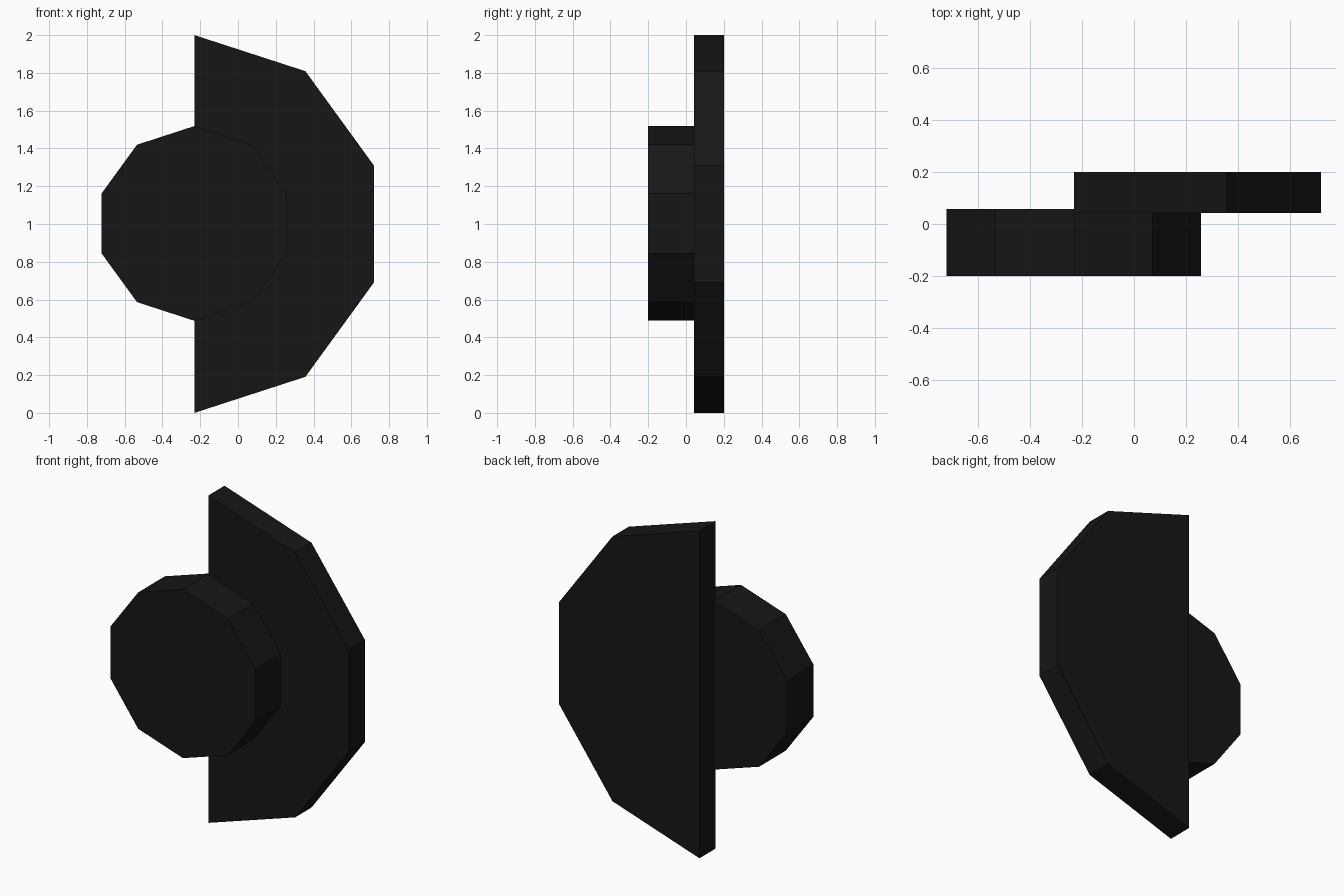
import bpy, bmesh
from math import cos, sin, radians

if "Cube" in bpy.data.objects:
    bpy.data.objects.remove(bpy.data.objects["Cube"])

black = bpy.data.materials.new("black")
black.diffuse_color = (0.008, 0.008, 0.008, 1)
black.use_nodes = True
black.node_tree.nodes["Principled BSDF"].inputs["Base Color"].default_value = black.diffuse_color


def arc(cx, cz, radius, steps):
    """Points of a ten-sided circle, clockwise from the top."""
    angles = [radians(90 - 36 * i) for i in range(steps)]
    return [(cx + radius * cos(a), cz + radius * sin(a)) for a in angles]


def slab(name, profile, y_front, y_back):
    """Extrude an x-z profile along y into a closed solid."""
    bm = bmesh.new()
    face = bm.faces.new([bm.verts.new((x, y_front, z)) for x, z in profile])
    ext = bmesh.ops.extrude_face_region(bm, geom=[face], use_keep_orig=True)
    moved = [v for v in ext["geom"] if isinstance(v, bmesh.types.BMVert)]
    bmesh.ops.translate(bm, verts=moved, vec=(0, y_back - y_front, 0))
    bmesh.ops.recalc_face_normals(bm, faces=bm.faces)
    mesh = bpy.data.meshes.new(name)
    bm.to_mesh(mesh)
    bm.free()
    mesh.materials.append(black)
    obj = bpy.data.objects.new(name, mesh)
    bpy.context.collection.objects.link(obj)
    return obj


# Large half disc at the back
slab("half_plate", arc(-0.231, 1.0, 1.0, 6), 0.043, 0.2)
# Small full disc at the front, sunk slightly into the plate
slab("round_knob", arc(-0.232, 1.003, 0.515, 10), -0.2, 0.058)
